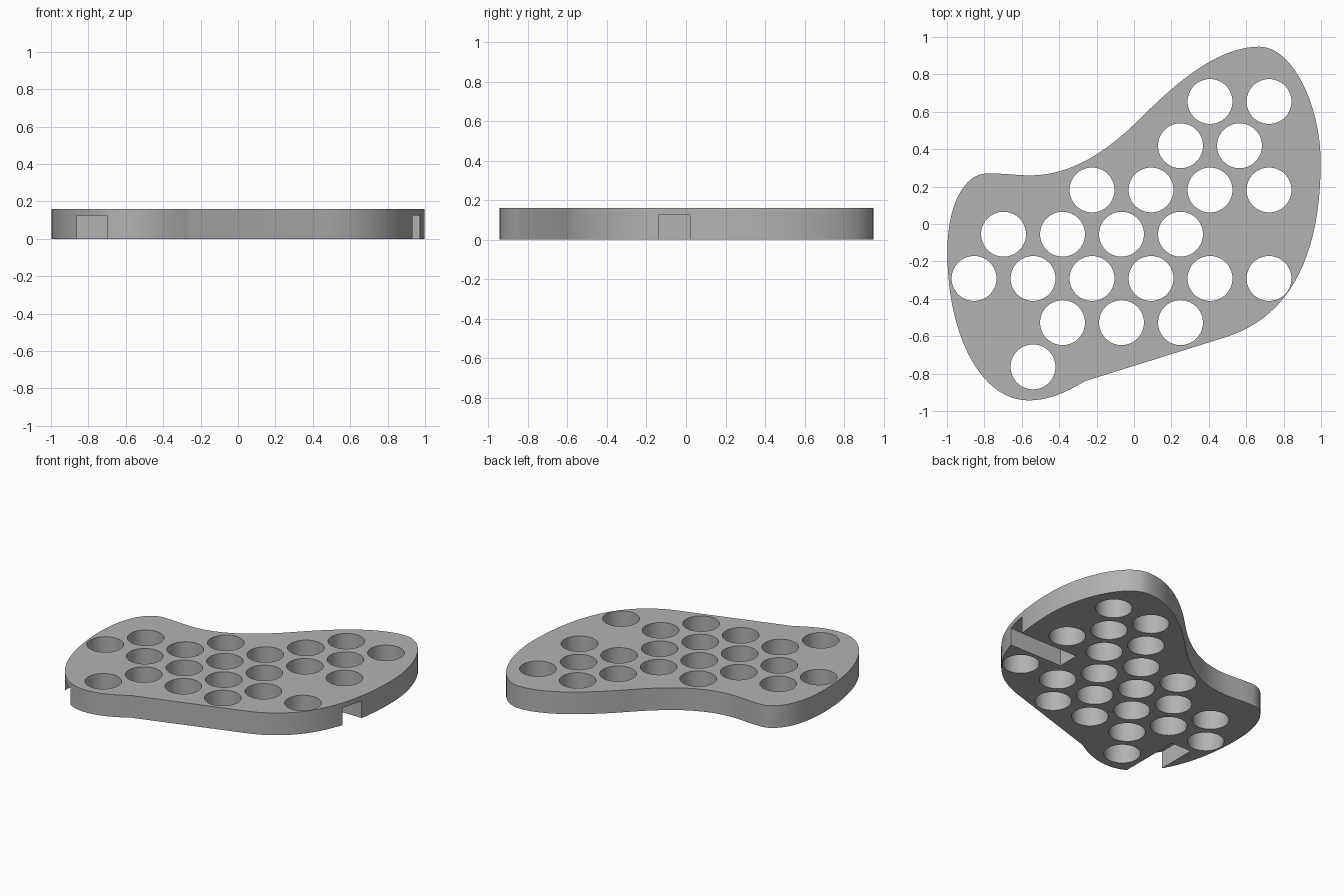
import bpy, bmesh, math
from mathutils import Vector
from mathutils.geometry import interpolate_bezier

cube = bpy.data.objects.get("Cube")
if cube:
    bpy.data.objects.remove(cube)

THICK = 0.16
NOTCH = 0.125
HOLE_R = 0.12


def material(name, rgb):
    m = bpy.data.materials.new(name)
    m.use_nodes = True
    m.diffuse_color = (*rgb, 1)
    m.node_tree.nodes["Principled BSDF"].inputs["Base Color"].default_value = (*rgb, 1)
    return m


grey = material("plain grey", (0.45, 0.45, 0.45))


def add_prism(bm, points, z0, z1):
    """Extrude a closed outline from z0 up to z1."""
    face = bm.faces.new([bm.verts.new((p[0], p[1], z0)) for p in points])
    top = bmesh.ops.extrude_face_region(bm, geom=[face])["geom"]
    verts = [g for g in top if isinstance(g, bmesh.types.BMVert)]
    bmesh.ops.translate(bm, verts=verts, vec=(0, 0, z1 - z0))


def finish(bm, name):
    bmesh.ops.recalc_face_normals(bm, faces=bm.faces)
    mesh = bpy.data.meshes.new(name)
    bm.to_mesh(mesh)
    bm.free()
    ob = bpy.data.objects.new(name, mesh)
    mesh.materials.append(grey)
    bpy.context.collection.objects.link(ob)
    return ob


# Outline knots, clockwise: position, incoming handle offset, outgoing handle offset
knots = [
    ((0.67, 0.948), (-0.22, 0), (0.18, 0)),
    ((0.998, 0.33), (0, 0.30), (0, -0.588)),
    ((0.49, -0.605), (0.282, 0.088), (-0.2, -0.0625)),
    ((-0.262, -0.84), (0.2, 0.0625), (-0.085, -0.05)),
    ((-0.565, -0.943), (0.12, 0), (-0.25, 0)),
    ((-0.998, -0.15), (0, -0.45), (0, 0.25)),
    ((-0.79, 0.27), (-0.12, -0.005), (0.08, 0.003)),
    ((-0.555, 0.26), (-0.08, 0), (0.25, 0)),
    ((0.05, 0.58), (-0.154, -0.154), (0.175, 0.175)),
]
outline = []
for i, (p, _, out) in enumerate(knots):
    q, inc, _ = knots[(i + 1) % len(knots)]
    p, q = Vector(p), Vector(q)
    straight = i == 2
    steps = 2 if straight else 24
    outline += interpolate_bezier(p, p + Vector(out), q + Vector(inc), q, steps)[:-1]

bm = bmesh.new()
add_prism(bm, outline, 0, THICK)
plate = finish(bm, "perforated_plate")

# Staggered through-holes: columns in half-pitch steps, one list per row
rows = [(2, 4), (1, 3), (-2, 0, 2, 4), (-5, -3, -1, 1),
        (-6, -4, -2, 0, 2, 4), (-3, -1, 1), (-4,)]
bm = bmesh.new()
SEGMENTS = 64
for r, columns in enumerate(rows):
    for c in columns:
        x, y = 0.091 + 0.1577 * c, 0.655 - 0.2365 * r
        ring = [(x + HOLE_R * math.cos(a), y + HOLE_R * math.sin(a))
                for a in (math.tau * k / SEGMENTS for k in range(SEGMENTS))]
        add_prism(bm, ring, -0.1, THICK + 0.1)

# Slots open underneath, one at the left edge and one at the front edge
for x0, x1, y0, y1 in ((0.51, 1.2, -0.14, 0.02), (-0.86, -0.70, -1.2, -0.45)):
    add_prism(bm, [(x0, y0), (x1, y0), (x1, y1), (x0, y1)], -0.1, NOTCH)
cutter = finish(bm, "hole_and_slot_cutter")
cutter.hide_render = True

cut = plate.modifiers.new("cut", "BOOLEAN")
cut.operation = "DIFFERENCE"
cut.solver = "EXACT"
cut.object = cutter
bpy.ops.object.select_all(action="DESELECT")
plate.select_set(True)
bpy.context.view_layer.objects.active = plate
bpy.ops.object.modifier_apply(modifier="cut")
bpy.data.objects.remove(cutter)
bpy.ops.object.shade_smooth_by_angle(angle=math.radians(30))
